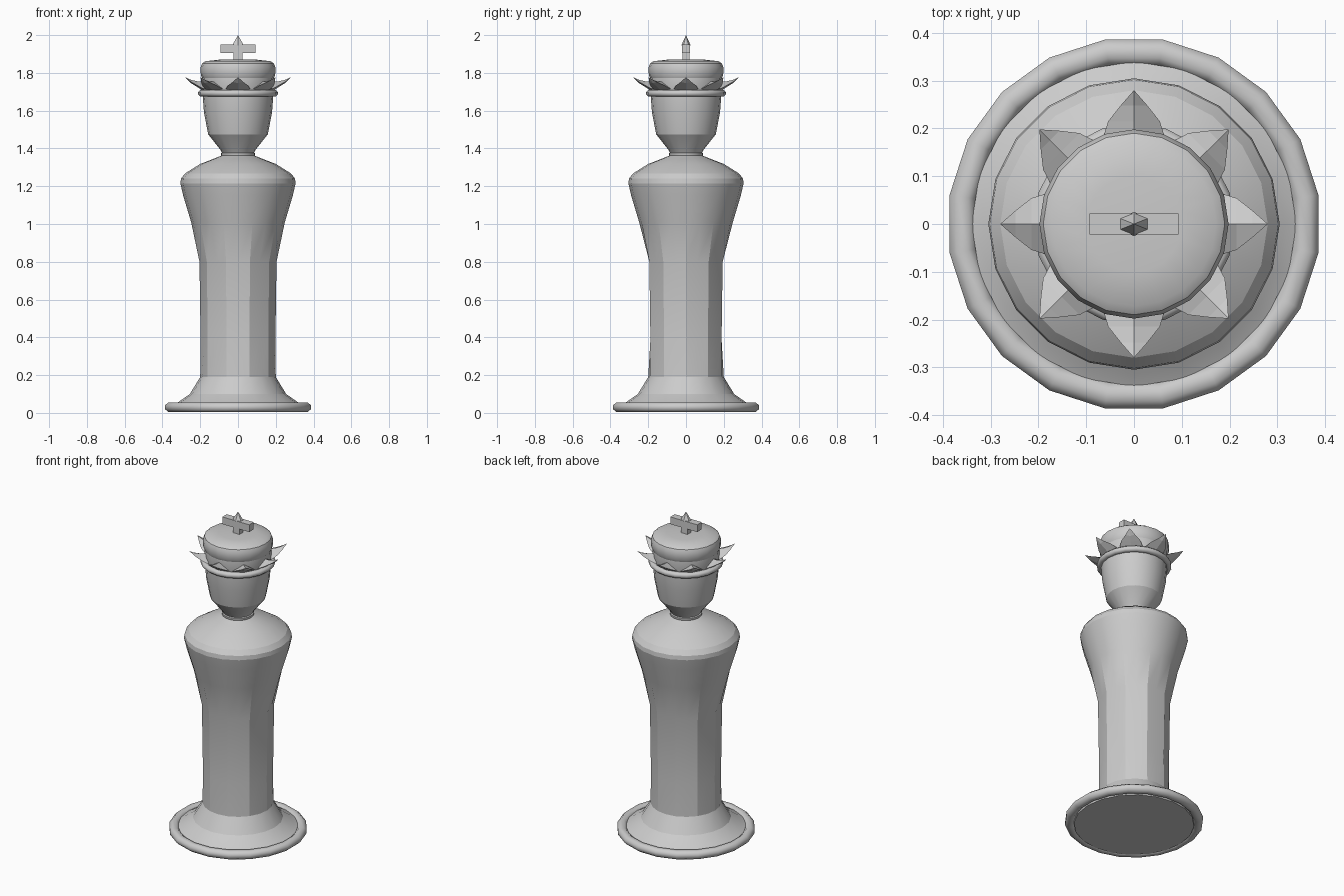
import bpy, bmesh, math
from math import cos, sin, pi

if "Cube" in bpy.data.objects:
    bpy.data.objects.remove(bpy.data.objects["Cube"])


def finish(name, bm, angle=30):
    bmesh.ops.recalc_face_normals(bm, faces=bm.faces)
    me = bpy.data.meshes.new(name)
    bm.to_mesh(me)
    bm.free()
    ob = bpy.data.objects.new(name, me)
    bpy.context.collection.objects.link(ob)
    if angle:
        bpy.ops.object.select_all(action='DESELECT')
        ob.select_set(True)
        bpy.context.view_layer.objects.active = ob
        bpy.ops.object.shade_smooth_by_angle(angle=math.radians(angle))
    return ob


def lathe(name, profile, n=20, offset=0.0, closed=False, angle=30, facet=()):
    """Revolve (radius, z) points; rings listed in facet get half the sides."""
    bm = bmesh.new()
    rings = []
    for k, (r, z) in enumerate(profile):
        ring = []
        for i in range(n):
            a = 2 * pi * i / n + offset
            rr = r * cos(2 * pi / n) if k in facet and i % 2 else r
            ring.append(bm.verts.new((rr * cos(a), rr * sin(a), z)))
        rings.append(ring)
    pairs = list(zip(rings, rings[1:]))
    if closed:
        pairs.append((rings[-1], rings[0]))
    else:
        bm.faces.new(rings[0])
        bm.faces.new(rings[-1])
    for a, b in pairs:
        for i in range(n):
            j = (i + 1) % n
            bm.faces.new((a[i], a[j], b[j], b[i]))
    return finish(name, bm, angle)


def ring_profile(r, z, minor_r, minor_z, n=8):
    return [(r + minor_r * cos(2 * pi * i / n + pi / n),
             z + minor_z * sin(2 * pi * i / n + pi / n)) for i in range(n)]


def box(name, size, centre):
    bm = bmesh.new()
    bmesh.ops.create_cube(bm, size=1)
    for v in bm.verts:
        v.co = [c * s + o for c, s, o in zip(v.co, size, centre)]
    return finish(name, bm, 0)


# Rounded rim around the foot
lathe("base_rim", ring_profile(0.363, 0.03, 0.030, 0.027), offset=pi / 20,
      closed=True, angle=50)

# Body: flared foot, ten-sided waist, broad shoulders
lathe("body", [(0.34, 0.004), (0.34, 0.045), (0.315, 0.058), (0.255, 0.10),
               (0.20, 0.19), (0.198, 0.39), (0.204, 0.80), (0.248, 1.01),
               (0.29, 1.15), (0.305, 1.215), (0.302, 1.24), (0.28, 1.268),
               (0.20, 1.318), (0.13, 1.345), (0.088, 1.362)],
      facet=(5, 6), angle=18)

# Neck ring
lathe("neck_ring", [(0.085, 1.355), (0.091, 1.365), (0.091, 1.375),
                    (0.078, 1.385), (0.07, 1.39)], angle=40)

# Head
lathe("head", [(0.08, 1.37), (0.095, 1.395), (0.158, 1.475), (0.18, 1.59),
               (0.187, 1.68), (0.187, 1.70)], angle=18)

# Crown band with its rolled lower edge
lathe("crown_roll", ring_profile(0.193, 1.692, 0.019, 0.018), closed=True, angle=50)
lathe("crown_band", [(0.18, 1.69), (0.19, 1.72), (0.188, 1.775)])

# Eight outward-curving crown points
bm = bmesh.new()
sections = [(0.18, 0.065, 1.715, 1.755, 1.70),
            (0.215, 0.054, 1.733, 1.755, 1.725),
            (0.248, 0.028, 1.752, 1.763, 1.745)]
for s in range(8):
    a = s * pi / 4
    def vert(r, w, z):
        return bm.verts.new((r * cos(a) - w * sin(a), r * sin(a) + w * cos(a), z))
    loops = [[vert(r, -w, zs), vert(r, 0, zt), vert(r, w, zs), vert(r, 0, zb)]
             for r, w, zs, zt, zb in sections]
    tip = vert(0.28, 0, 1.777)
    for p, q in zip(loops, loops[1:]):
        for i in range(4):
            j = (i + 1) % 4
            bm.faces.new((p[i], p[j], q[j], q[i]))
    for i in range(4):
        bm.faces.new((loops[-1][i], loops[-1][(i + 1) % 4], tip))
    bm.faces.new(loops[0])
finish("crown_points", bm, 0)

# Rounded cap
lathe("cap", [(0.182, 1.755), (0.188, 1.772), (0.197, 1.788), (0.198, 1.83),
              (0.19, 1.85), (0.172, 1.862), (0.10, 1.87)], angle=30)

# Cross: post, arms and pointed finial
box("cross_post", (0.045, 0.036, 0.08), (0, 0, 1.895))
box("cross_arms", (0.186, 0.044, 0.045), (0, 0, 1.928))
bm = bmesh.new()
bmesh.ops.create_cone(bm, cap_ends=True, segments=6, radius1=0.036, radius2=0,
                      depth=0.055)
for v in bm.verts:
    v.co.y *= 0.7
    v.co.z += 1.9725
finish("cross_finial", bm, 0)
